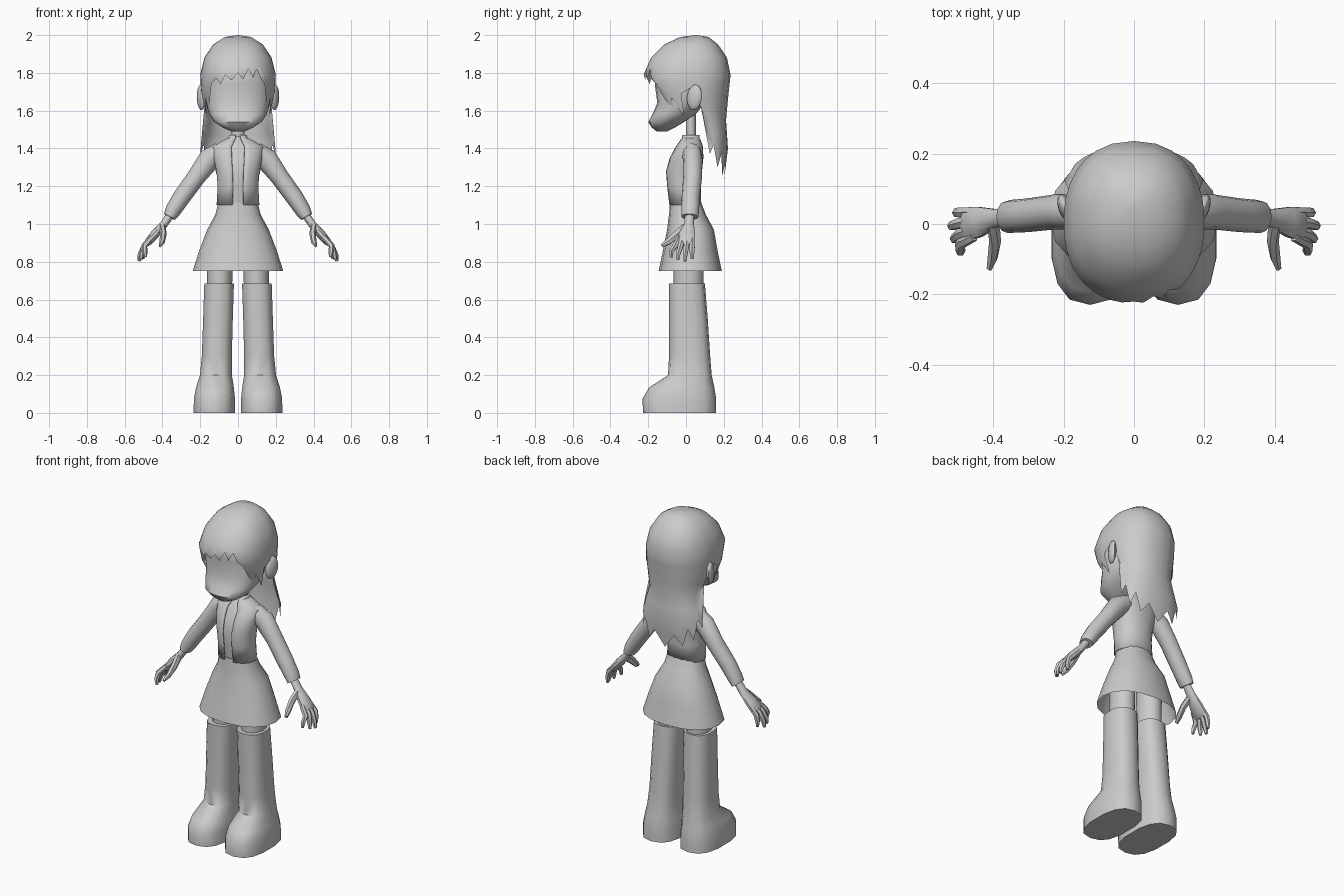
import bpy, bmesh, math
from mathutils import Vector, Matrix

if "Cube" in bpy.data.objects:
    bpy.data.objects.remove(bpy.data.objects["Cube"])


def finish(name, bm, mirror=False, angle=45, thick=0):
    bmesh.ops.remove_doubles(bm, verts=bm.verts, dist=0.0005)
    bmesh.ops.recalc_face_normals(bm, faces=bm.faces)
    me = bpy.data.meshes.new(name)
    bm.to_mesh(me)
    bm.free()
    ob = bpy.data.objects.new(name, me)
    bpy.context.collection.objects.link(ob)
    bpy.ops.object.select_all(action='DESELECT')
    bpy.context.view_layer.objects.active = ob
    ob.select_set(True)
    bpy.ops.object.shade_smooth_by_angle(angle=math.radians(angle))
    if thick:
        ob.modifiers.new("thickness", 'SOLIDIFY').thickness = thick
    if mirror:
        m = ob.modifiers.new("mirror", 'MIRROR')
        m.use_axis[0] = True
    return ob


def skin(bm, rings, closed=True, caps=(True, True)):
    """Bridge rows of points into a surface."""
    rows = [[bm.verts.new(p) for p in r] for r in rings]
    n = len(rows[0])
    for a, b in zip(rows, rows[1:]):
        for i in range(n if closed else n - 1):
            j = (i + 1) % n
            bm.faces.new((a[i], a[j], b[j], b[i]))
    for on, row in zip(caps, (rows[0], rows[-1])):
        if on:
            bm.faces.new(row)


def oval(t, z, rx, yf, yb, cx=0, e=2.0):
    """Point on a superellipse at angle t (degrees, front = -90)."""
    c, s = math.cos(math.radians(t)), math.sin(math.radians(t))
    p = 2 / e
    return (cx + rx * math.copysign(abs(c) ** p, c),
            (yf + yb) / 2 + (yb - yf) / 2 * math.copysign(abs(s) ** p, s), z)


def loft(name, rows, n=16, e=2.0, caps=(True, True), gap=0, **kw):
    """Horizontal rings (z, rx, y_front, y_back, cx); gap opens the front."""
    bm = bmesh.new()
    if gap:
        ts = [-90 + gap + (360 - 2 * gap) * i / n for i in range(n + 1)]
    else:
        ts = [-90 + 360 * i / n for i in range(n)]
    skin(bm, [[oval(t, *r, e=e) for t in ts] for r in rows], not gap, caps)
    return finish(name, bm, **kw)


def limb(bm, pts, n=10):
    """Tube through (x, y, z, radius, y_radius)."""
    ps = [Vector(p[:3]) for p in pts]
    rings = []
    for i, p in enumerate(pts):
        d = (ps[min(i + 1, len(ps) - 1)] - ps[max(i - 1, 0)]).normalized()
        u = d.cross(Vector((0, 1, 0))).normalized()
        v = u.cross(d)
        rings.append([ps[i] + u * p[3] * math.cos(a) + v * p[4] * math.sin(a)
                      for a in (2 * math.pi * k / n for k in range(n))])
    skin(bm, rings)


# Face and neck
loft("face", [(1.49, .035, -.155, -.10), (1.51, .08, -.18, -.06),
              (1.54, .125, -.20, -.01), (1.58, .152, -.178, .05),
              (1.64, .17, -.152, .10), (1.74, .18, -.165, .15),
              (1.84, .165, -.165, .18), (1.92, .09, -.10, .12)], 20, 2.2, angle=60)
loft("neck", [(1.42, .036, 0, .055), (1.58, .034, 0, .052)], 10)

# Hair: one shell whose hem height follows the angle round the head
PROFILE = [(2.0, .005, .05, .06), (1.99, .07, -.03, .12), (1.95, .132, -.115, .17),
           (1.88, .178, -.185, .217), (1.79, .2, -.225, .236), (1.69, .195, -.195, .225),
           (1.55, .168, -.11, .212), (1.4, .205, -.06, .222), (1.22, .21, 0, .2)]


def hair_point(t, z):
    for a, b in zip(PROFILE, PROFILE[1:]):
        if z >= b[0]:
            f = (a[0] - z) / (a[0] - b[0])
            return oval(t, z, *[a[k] + (b[k] - a[k]) * f for k in (1, 2, 3)], e=2.25)


SIDE = [(-47, 1.74), (-40, 1.66), (-32, 1.58), (-26, 1.67), (-17, 1.57), (-9, 1.69),
        (2, 1.72), (12, 1.62), (16, 1.37), (26, 1.42), (37, 1.3), (48, 1.37),
        (60, 1.26), (74, 1.32)]
BANGS = [(-123, 1.77), (-115, 1.74), (-107, 1.79), (-98, 1.76), (-90, 1.8),
         (-84, 1.765), (-76, 1.82), (-69, 1.775), (-62, 1.82), (-55, 1.77)]
hem = BANGS + SIDE + [(90, 1.23)] + [(180 - t, z) for t, z in reversed(SIDE)]
levels = [2.0, 1.99, 1.97, 1.95, 1.92, 1.88, 1.84, 1.79, 1.74, 1.69, 1.62, 1.55,
          1.48, 1.4, 1.31, 1.23]
bm = bmesh.new()
grid = [[hair_point(t, max(l, h)) for t, h in hem] for l in levels]
skin(bm, grid, True, (True, False))
bmesh.ops.dissolve_degenerate(bm, dist=0.0005, edges=bm.edges)
finish("hair", bm, angle=60)

# Ears
bm = bmesh.new()
bmesh.ops.create_uvsphere(
    bm, u_segments=12, v_segments=8, radius=1,
    matrix=Matrix.Translation((.195, .045, 1.67)) @ Matrix.Rotation(-.35, 4, 'Z')
    @ Matrix.Rotation(-.12, 4, 'X') @ Matrix.Diagonal((.02, .042, .068, 1)))
finish("ears", bm, mirror=True)

# Shirt with an open-fronted jacket over it
TORSO = [(1.1, .114, -.09, .08), (1.2, .108, -.102, .08), (1.28, .115, -.108, .085),
         (1.35, .13, -.088, .092), (1.41, .135, -.055, .09), (1.44, .085, -.035, .08),
         (1.455, .052, -.022, .072), (1.472, .047, -.02, .07)]
loft("shirt", [(z - .005, rx - .012, f + .012, b - .012) for z, rx, f, b in TORSO], 20, 2.2)
loft("jacket", TORSO, 24, 2.2, (False, False), gap=13, thick=.006)

# Sleeves
bm = bmesh.new()
limb(bm, [(.09, .03, 1.385, .05, .05), (.15, .035, 1.345, .06, .052),
          (.22, .035, 1.25, .049, .05), (.30, .025, 1.14, .047, .048),
          (.345, .022, 1.07, .042, .047), (.363, .02, 1.038, .033, .045)], 12)
finish("sleeves", bm, mirror=True)

# Hands: palm, four fingers, thumb
bm = bmesh.new()
limb(bm, [(.35, .02, 1.06, .022, .024), (.395, .016, .995, .021, .028),
          (.44, .006, .945, .024, .045), (.475, 0, .905, .02, .05),
          (.485, 0, .89, .012, .045)])
for y0, y1, drop in ((-.036, -.078, .035), (-.014, -.042, .01), (.01, -.005, 0), (.034, .032, .02)):
    limb(bm, [(.455, y0, .93, .014, .014), (.495, (y0 + y1) / 2, .885, .016, .016),
              (.518 - drop * .7, y1, .835 + drop * .6, .014, .014),
              (.524 - drop, y1, .803 + drop * .6, .008, .009)], 6)
limb(bm, [(.40, 0, .985, .018, .024), (.395, -.05, .945, .017, .022),
          (.402, -.095, .905, .015, .018), (.412, -.127, .885, .008, .01)], 6)
finish("hands", bm, mirror=True)

# Skirt, open at the hem
loft("skirt", [(1.115, .104, -.085, .08), (1.05, .12, -.09, .105), (.97, .163, -.1, .148),
               (.86, .205, -.122, .167), (.75, .24, -.145, .19)], 16, 2.3, (True, False))

# Legs and boots
loft("legs", [(.6, .066, -.065, .09, .098), (.9, .068, -.065, .095, .095)], 12, mirror=True)
loft("boots", [(0, .112, -.228, .16, .125), (.075, .111, -.23, .16, .125),
               (.135, .102, -.195, .15, .122), (.2, .086, -.095, .136, .117),
               (.3, .081, -.09, .128, .112), (.5, .08, -.09, .115, .106),
               (.685, .08, -.09, .1, .1)], 14, 2.6, mirror=True)
